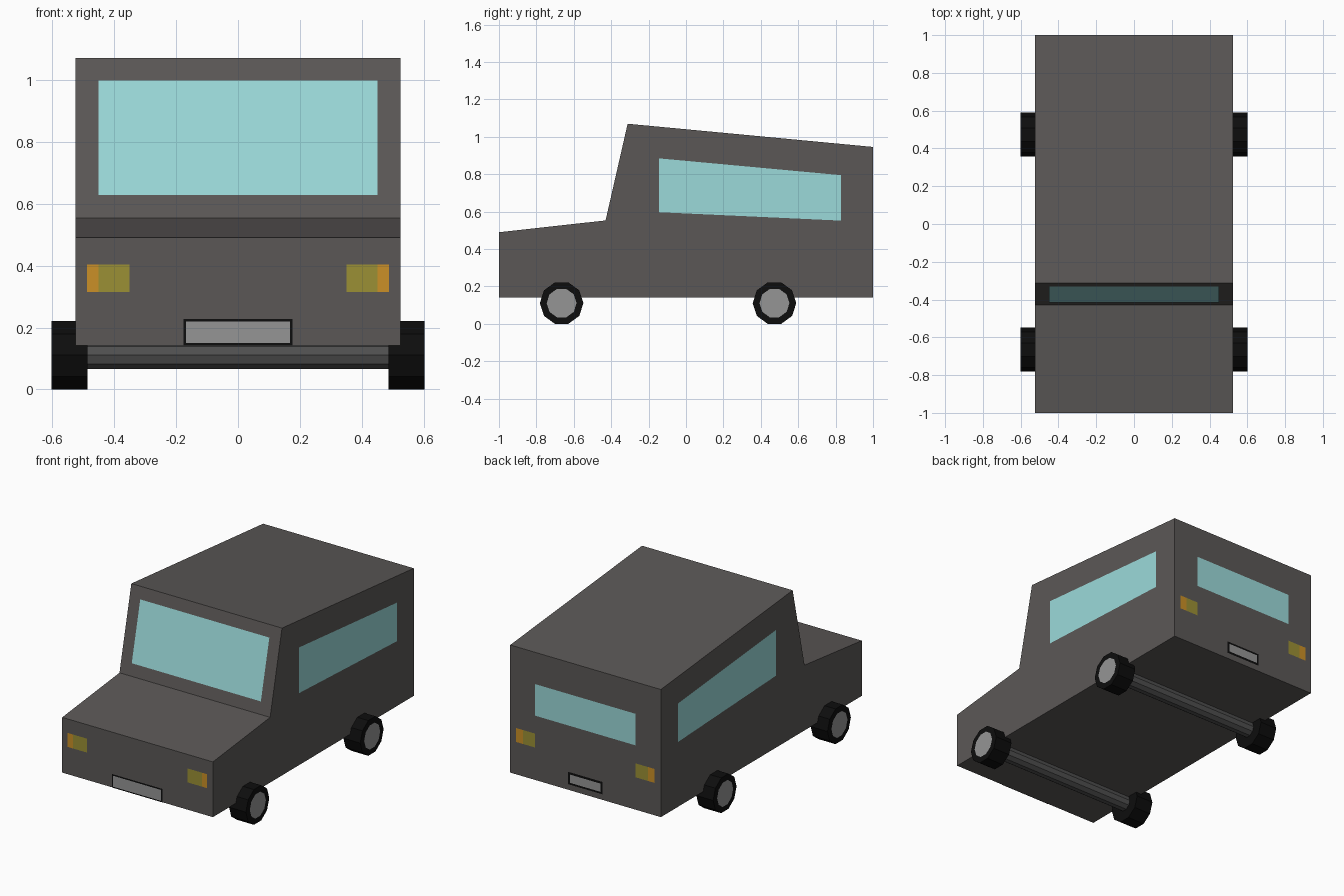
import bpy, bmesh
from math import pi, cos, sin
from mathutils import Vector

if "Cube" in bpy.data.objects:
    bpy.data.objects.remove(bpy.data.objects["Cube"])


def material(name, rgb):
    m = bpy.data.materials.new(name)
    m.diffuse_color = (*rgb, 1)
    m.use_nodes = True
    m.node_tree.nodes["Principled BSDF"].inputs["Base Color"].default_value = m.diffuse_color
    return m


PAINT = material("paint", (0.105, 0.097, 0.094))
GLASS = material("glass", (0.33, 0.70, 0.70))
BLACK = material("black", (0.004, 0.004, 0.004))
METAL = material("metal", (0.30, 0.30, 0.30))
AXLE = material("axle_grey", (0.08, 0.08, 0.08))
YELLOW = material("yellow", (0.33, 0.28, 0.035))
ORANGE = material("orange", (0.60, 0.28, 0.02))


def finish(name, bm, mat):
    mesh = bpy.data.meshes.new(name)
    bm.to_mesh(mesh)
    bm.free()
    mesh.materials.append(mat)
    ob = bpy.data.objects.new(name, mesh)
    bpy.context.collection.objects.link(ob)
    return ob


def prism(name, profile, x0, x1, mat):
    """Extrude a (y, z) outline along x."""
    bm = bmesh.new()
    face = bm.faces.new([bm.verts.new((x0, y, z)) for y, z in profile])
    new = bmesh.ops.extrude_face_region(bm, geom=[face])["geom"]
    bmesh.ops.translate(bm, vec=(x1 - x0, 0, 0),
                        verts=[v for v in new if isinstance(v, bmesh.types.BMVert)])
    bmesh.ops.recalc_face_normals(bm, faces=bm.faces)
    return finish(name, bm, mat)


def panel(name, points, outward, mat, lift=0.002):
    """Flat sheet lying just outside the body."""
    out = Vector(outward).normalized()
    bm = bmesh.new()
    face = bm.faces.new([bm.verts.new(Vector(p) + out * lift) for p in points])
    face.normal_update()
    if face.normal.dot(out) < 0:
        face.normal_flip()
    return finish(name, bm, mat)


def end_panel(name, x0, x1, z0, z1, side, mat, lift=0.002):
    """Rectangle on the front (side -1) or back (side 1)."""
    return panel(name, [(x0, side, z0), (x1, side, z0), (x1, side, z1), (x0, side, z1)],
                 (0, side, 0), mat, lift)


def ring(cy, cz, r, n):
    return [(cy + r * cos(2 * pi * i / n), cz + r * sin(2 * pi * i / n)) for i in range(n)]


# Body shell
prism("body", [(-1, 0.142), (-1, 0.49), (-0.43, 0.553), (-0.312, 1.07),
               (1, 0.946), (1, 0.142)], -0.525, 0.525, PAINT)


# Windscreen and rear window
def slope_y(z):
    return -0.43 + (z - 0.553) * 0.118 / 0.517


panel("windscreen", [(x, slope_y(z), z) for x, z in
                     [(-0.45, 0.627), (0.45, 0.627), (0.45, 0.997), (-0.45, 0.997)]],
      (0, -0.517, 0.118), GLASS)
end_panel("rear_window", -0.35, 0.35, 0.548, 0.747, 1, GLASS)

# Side windows
for s, label in ((-1, "left"), (1, "right")):
    panel(label + "_window", [(s * 0.525, y, z) for y, z in
                              [(-0.145, 0.597), (0.83, 0.552), (0.83, 0.795), (-0.145, 0.885)]],
          (s, 0, 0), GLASS)

# Lamps, each with an orange indicator on the outer edge
for end, label, z0, z1, split, edge in ((-1, "front", 0.315, 0.403, 0.45, 0.487),
                                        (1, "rear", 0.347, 0.435, 0.435, 0.482)):
    for s, hand in ((-1, "left"), (1, "right")):
        end_panel(f"{label}_{hand}_lamp", s * 0.35, s * split, z0, z1, end, YELLOW)
        end_panel(f"{label}_{hand}_indicator", s * split, s * edge, z0, z1, end, ORANGE)

# Number plates with dark frames
for end, label, w, z0, z1, b in ((-1, "front", 0.176, 0.142, 0.227, 0.008),
                                 (1, "rear", 0.12, 0.178, 0.256, 0.013)):
    end_panel(label + "_plate_frame", -w, w, z0, z1, end, BLACK)
    end_panel(label + "_plate", -w + b, w - b, z0 + b, z1 - b, end, METAL, 0.004)

# Axles, ten-sided wheels and hub discs
for y, label in ((-0.665, "front"), (0.473, "rear")):
    prism(label + "_axle", ring(y, 0.111, 0.048, 10), -0.5, 0.5, AXLE)
    for s, hand in ((-1, "left"), (1, "right")):
        prism(f"{label}_{hand}_wheel", ring(y, 0.111, 0.1165, 10), s * 0.485, s * 0.602, BLACK)
        panel(f"{label}_{hand}_hub", [(s * 0.602, *p) for p in ring(y, 0.111, 0.08, 10)],
              (s, 0, 0), METAL)
